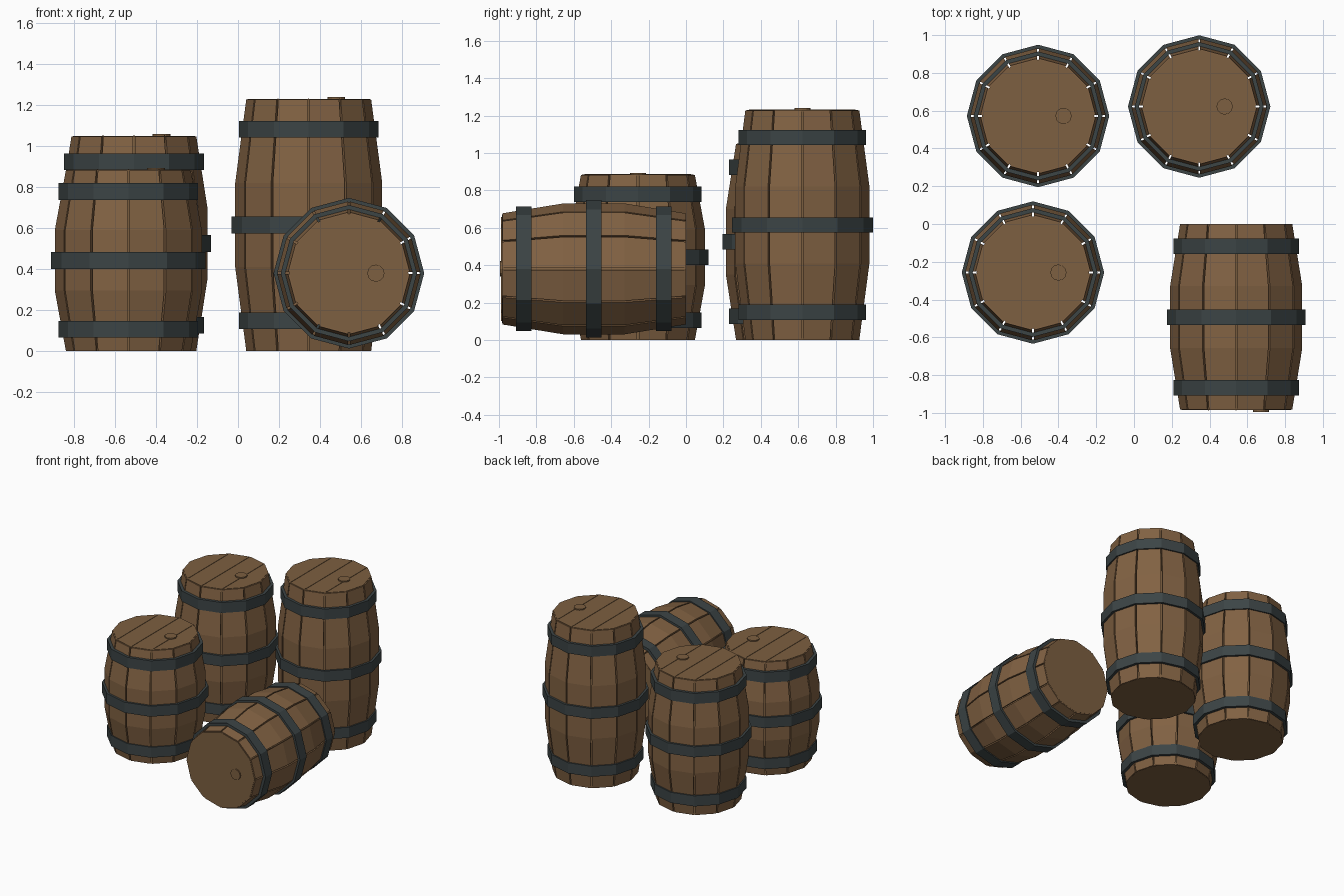
import bpy, bmesh, math
from mathutils import Matrix, Vector

if "Cube" in bpy.data.objects:
    bpy.data.objects.remove(bpy.data.objects["Cube"])

SIDES = 12


def material(name, rgb):
    m = bpy.data.materials.new(name)
    m.diffuse_color = (*rgb, 1)
    m.use_nodes = True
    m.node_tree.nodes["Principled BSDF"].inputs["Base Color"].default_value = m.diffuse_color
    return m


STAVE = material("stave_wood", (0.222, 0.122, 0.056))
LID = material("lid_wood", (0.205, 0.115, 0.052))
IRON = material("dark_iron", (0.045, 0.058, 0.060))


def finish(bm, name, mat, frame):
    bmesh.ops.recalc_face_normals(bm, faces=bm.faces)
    me = bpy.data.meshes.new(name)
    bm.to_mesh(me)
    bm.free()
    me.materials.append(mat)
    ob = bpy.data.objects.new(name, me)
    ob.matrix_world = frame
    bpy.context.collection.objects.link(ob)


def polar(r, a, z):
    return Vector((r * math.cos(a), r * math.sin(a), z))


def skin(bm, rings, closed=False):
    """Bridge a list of equal-length vertex loops, capping the ends unless closed."""
    rings = [[bm.verts.new(p) for p in ring] for ring in rings]
    pairs = list(zip(rings, rings[1:]))
    if closed:
        pairs.append((rings[-1], rings[0]))
    for a, b in pairs:
        for i in range(len(a)):
            j = (i + 1) % len(a)
            bm.faces.new((a[i], a[j], b[j], b[i]))
    if not closed:
        bm.faces.new(rings[0])
        bm.faces.new(rings[-1])


def loop(r, z, n=SIDES):
    return [polar(r, 2 * math.pi * i / n, z) for i in range(n)]


def barrel(tag, h, frame, k=1.0):
    r_end, r_mid, gap = 0.306 * k, 0.36 * k, 0.005

    # Solid core whose ends form the lids
    bm = bmesh.new()
    skin(bm, [loop(0.298 * k, 0), loop(0.298 * k, h)])
    finish(bm, tag + "_core", LID, frame)

    # Separate bulging staves with narrow gaps
    bm = bmesh.new()
    profile = [(0.001, r_end), (h / 3, r_mid), (2 * h / 3, r_mid), (h - 0.003, r_end)]
    for i in range(SIDES):
        a0, a1 = (2 * math.pi * (i + t) / SIDES for t in (0, 1))
        rings = []
        for z, r in profile:
            ring = []
            for rr in (r, r - 0.025):
                p, q = polar(rr, a0, z), polar(rr, a1, z)
                inset = (q - p).normalized() * gap
                ring += [p + inset, q - inset] if rr == r else [q - inset, p + inset]
            rings.append(ring)
        skin(bm, rings)
    finish(bm, tag + "_staves", STAVE, frame)

    # Three iron hoops
    bm = bmesh.new()
    for f, r in ((0.12, 0.341), (0.5, 0.377), (0.88, 0.341)):
        lo, hi, inner = h * f - 0.041, h * f + 0.041, r - 0.022
        skin(bm, [loop(r * k, lo), loop(r * k, hi),
                  loop(inner * k, hi), loop(inner * k, lo)], closed=True)
    finish(bm, tag + "_hoops", IRON, frame)

    # Bung and thin plank seams on the lid
    bm = bmesh.new()
    c = Vector((0.135 * k, 0, 0))
    skin(bm, [[p + c for p in loop(0.043 * k, z)] for z in (h - 0.005, h + 0.009)])
    for x in (-0.15, 0, 0.15):
        half = math.sqrt(0.285 ** 2 - x * x) * k
        m = Matrix.Translation((x * k, 0, h)) @ Matrix.Diagonal((0.005, 2 * half, 0.006, 1))
        bmesh.ops.create_cube(bm, size=1, matrix=m)
    finish(bm, tag + "_lid_details", LID, frame)


# Three standing barrels and one lying on its side
barrel("short_barrel", 0.885, Matrix.Translation((-0.535, -0.257, 0)))
barrel("medium_barrel", 1.05, Matrix.Translation((-0.508, 0.572, 0)))
barrel("tall_barrel", 1.23, Matrix.Translation((0.345, 0.622, 0)))
barrel("lying_barrel", 0.985,
       Matrix.Translation((0.541, 0, 0.38)) @ Matrix.Rotation(math.pi / 2, 4, 'X'), 0.975)
